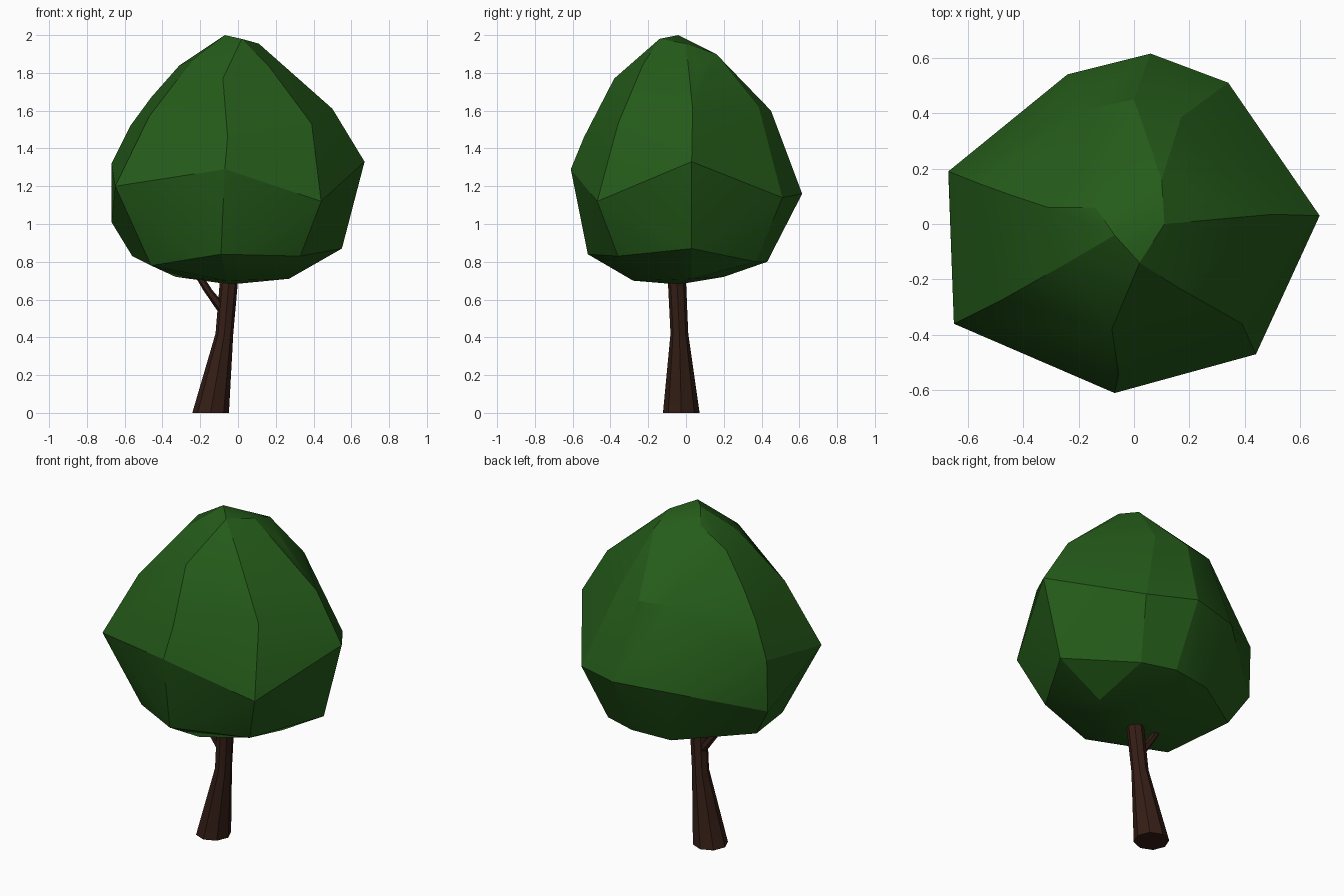
import bpy, bmesh
from math import radians, cos, sin, pi
from mathutils import Vector

if "Cube" in bpy.data.objects:
    bpy.data.objects.remove(bpy.data.objects["Cube"])


def material(name, color):
    m = bpy.data.materials.new(name)
    m.diffuse_color = (*color, 1)
    m.use_nodes = True
    m.node_tree.nodes["Principled BSDF"].inputs["Base Color"].default_value = m.diffuse_color
    return m


def add_object(name, bm, mat, angle):
    bmesh.ops.recalc_face_normals(bm, faces=bm.faces)
    mesh = bpy.data.meshes.new(name)
    bm.to_mesh(mesh)
    bm.free()
    mesh.materials.append(mat)
    ob = bpy.data.objects.new(name, mesh)
    bpy.context.collection.objects.link(ob)
    bpy.ops.object.select_all(action='DESELECT')
    ob.select_set(True)
    bpy.context.view_layer.objects.active = ob
    bpy.ops.object.shade_smooth_by_angle(angle=radians(angle))
    return ob


def limb(name, rings, sides, mat):
    """Tapered limb lofted through horizontal rings (x, y, z, radius)."""
    bm = bmesh.new()
    loops = []
    for x, y, z, r in rings:
        loops.append([bm.verts.new((x + r * cos(2 * pi * i / sides),
                                    y + r * sin(2 * pi * i / sides), z))
                      for i in range(sides)])
    for a, b in zip(loops, loops[1:]):
        for i in range(sides):
            j = (i + 1) % sides
            bm.faces.new((a[i], a[j], b[j], b[i]))
    bm.faces.new(loops[0])
    bm.faces.new(loops[-1])
    return add_object(name, bm, mat, 25)


bark = material("bark", (0.035, 0.013, 0.008))
leaf = material("leaf", (0.018, 0.105, 0.01))

# Leaning trunk with flared foot, and a side branch
limb("trunk", [(-0.145, -0.025, 0, 0.097), (-0.072, -0.035, 0.42, 0.047),
               (-0.048, -0.048, 0.70, 0.048), (-0.03, -0.05, 0.85, 0.04)], 8, bark)
limb("branch", [(-0.075, -0.04, 0.54, 0.034), (-0.16, -0.05, 0.65, 0.024),
                (-0.235, -0.055, 0.77, 0.02)], 6, bark)

# Faceted crown: hull of ridge points, from tip to underside
crown_points = [
    # tip
    (-0.07, -0.04, 2.0), (0.02, -0.14, 1.98), (0.11, 0.0, 1.955), (-0.14, 0.06, 1.94),
    (0.10, 0.16, 1.90),
    # shoulder
    (0.25, 0.065, 1.82), (0.16, -0.23, 1.84), (-0.08, -0.38, 1.77),
    (-0.24, -0.14, 1.87), (-0.31, 0.06, 1.84),
    # upper ring
    (0.50, 0.035, 1.61), (0.39, -0.36, 1.53), (-0.055, -0.54, 1.46),
    (-0.47, -0.27, 1.57), (-0.57, 0.15, 1.52), (-0.46, 0.11, 1.67),
    (-0.19, 0.41, 1.60), (0.0, 0.45, 1.60), (0.17, 0.385, 1.62),
    # widest ring
    (0.67, 0.03, 1.33), (0.44, -0.47, 1.12), (-0.07, -0.61, 1.29),
    (-0.65, -0.36, 1.20), (-0.67, 0.19, 1.32), (-0.67, 0.18, 1.01),
    (-0.24, 0.54, 1.15), (0.06, 0.615, 1.16), (0.34, 0.51, 1.14),
    # lower ring
    (0.55, 0.03, 0.87), (0.33, -0.36, 0.83), (-0.09, -0.52, 0.84),
    (-0.46, -0.26, 0.78), (-0.56, 0.13, 0.83), (-0.18, 0.40, 0.79),
    (0.06, 0.43, 0.80), (0.26, 0.37, 0.80),
    # underside
    (0.27, 0.03, 0.71), (-0.06, -0.28, 0.70), (-0.33, 0.0, 0.72),
    (0.0, 0.20, 0.72), (-0.04, -0.04, 0.68),
]
bm = bmesh.new()
for p in crown_points:
    bm.verts.new(Vector(p))
bmesh.ops.convex_hull(bm, input=bm.verts[:])
bmesh.ops.delete(bm, geom=[v for v in bm.verts if not v.link_faces], context='VERTS')
bmesh.ops.dissolve_limit(bm, angle_limit=radians(4), verts=bm.verts[:], edges=bm.edges[:])
add_object("crown", bm, leaf, 20)
